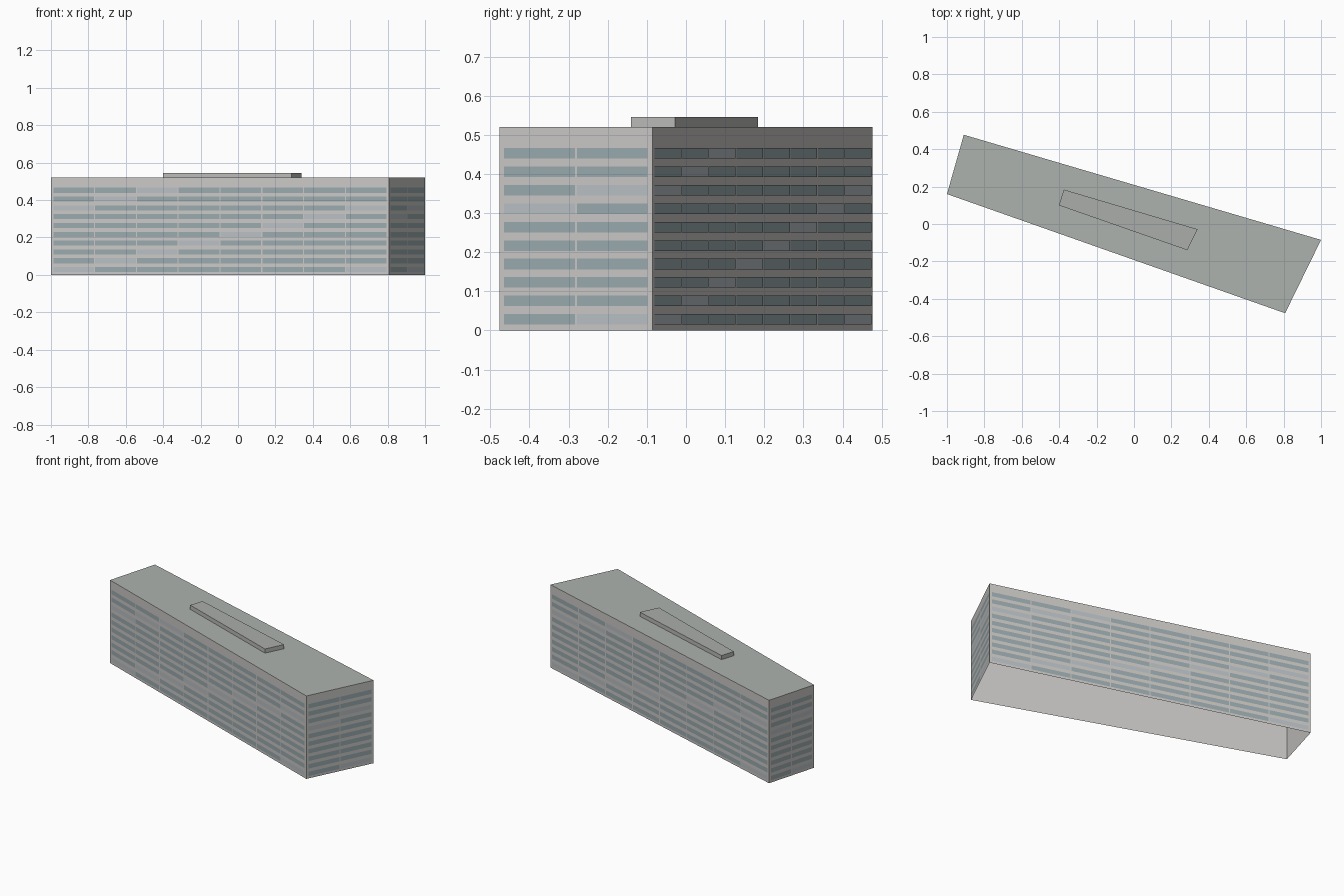
import bpy, bmesh
from mathutils import Vector

if "Cube" in bpy.data.objects:
    bpy.data.objects.remove(bpy.data.objects["Cube"])

H = 0.52            # parapet height
ROWS, PITCH = 10, 0.0471
BASE, WIN_H = 0.015, 0.027
MARGIN, GAP, PROUD = 0.014, 0.006, 0.0012
FOOT = [(-1.0, 0.16), (0.808, -0.477), (1.0, -0.085), (-0.91, 0.477)]
PENT = [(-0.402, 0.10), (0.285, -0.14), (0.34, -0.028), (-0.375, 0.184)]


def mat(name, rgb):
    m = bpy.data.materials.new(name)
    m.diffuse_color = (*rgb, 1)
    m.use_nodes = True
    m.node_tree.nodes["Principled BSDF"].inputs["Base Color"].default_value = m.diffuse_color
    return m


WALL = mat("concrete", (0.60, 0.59, 0.57))
ROOF = mat("roofing", (0.42, 0.45, 0.43))
PLANT = mat("plant_grey", (0.50, 0.50, 0.49))
PLANT_TOP = mat("plant_roofing", (0.40, 0.42, 0.40))
GLASS = mat("glass", (0.33, 0.41, 0.43))
PALE = mat("pale_glass", (0.49, 0.53, 0.56))


def finish(bm, name, mats):
    me = bpy.data.meshes.new(name)
    bm.to_mesh(me)
    bm.free()
    for m in mats:
        me.materials.append(m)
    ob = bpy.data.objects.new(name, me)
    bpy.context.collection.objects.link(ob)
    return ob


def open_block(name, outline, z0, z1, mats):
    """Walls plus a lid with its own material; the underside stays open."""
    bm = bmesh.new()
    lo = [bm.verts.new((x, y, z0)) for x, y in outline]
    hi = [bm.verts.new((x, y, z1)) for x, y in outline]
    for i in range(len(outline)):
        j = (i + 1) % len(outline)
        bm.faces.new((lo[i], lo[j], hi[j], hi[i]))
    bm.faces.new(hi).material_index = 1
    return finish(bm, name, mats)


def window_bands(name, a, b, cols, shift):
    """Glass panes just proud of one wall, pale ones stepping diagonally."""
    a, b = Vector((*a, 0)), Vector((*b, 0))
    length = (b - a).length
    d = (b - a).normalized()
    out = Vector((d.y, -d.x, 0)) * PROUD
    step = (length - 2 * MARGIN + GAP) / cols
    bm = bmesh.new()
    for r in range(ROWS):
        z = BASE + r * PITCH
        for c in range(cols):
            s = MARGIN + c * step
            e = s + step - GAP
            pts = [(s, z), (e, z), (e, z + WIN_H), (s, z + WIN_H)]
            f = bm.faces.new([bm.verts.new(a + d * t + out + Vector((0, 0, h)))
                              for t, h in pts])
            f.material_index = int((c + shift - r) % 7 == 0)
    finish(bm, name, [GLASS, PALE])


# main building shell and rooftop plant room
open_block("building_shell", FOOT, 0, H, [WALL, ROOF])
open_block("rooftop_plant_room", PENT, H, 0.546, [PLANT, PLANT_TOP])

# window rows on all four sides
for i, (side, cols, shift) in enumerate([("front", 8, 0), ("right", 2, 6),
                                         ("back", 8, 0), ("left", 2, 6)]):
    window_bands(side + "_windows", FOOT[i], FOOT[(i + 1) % 4], cols, shift)
